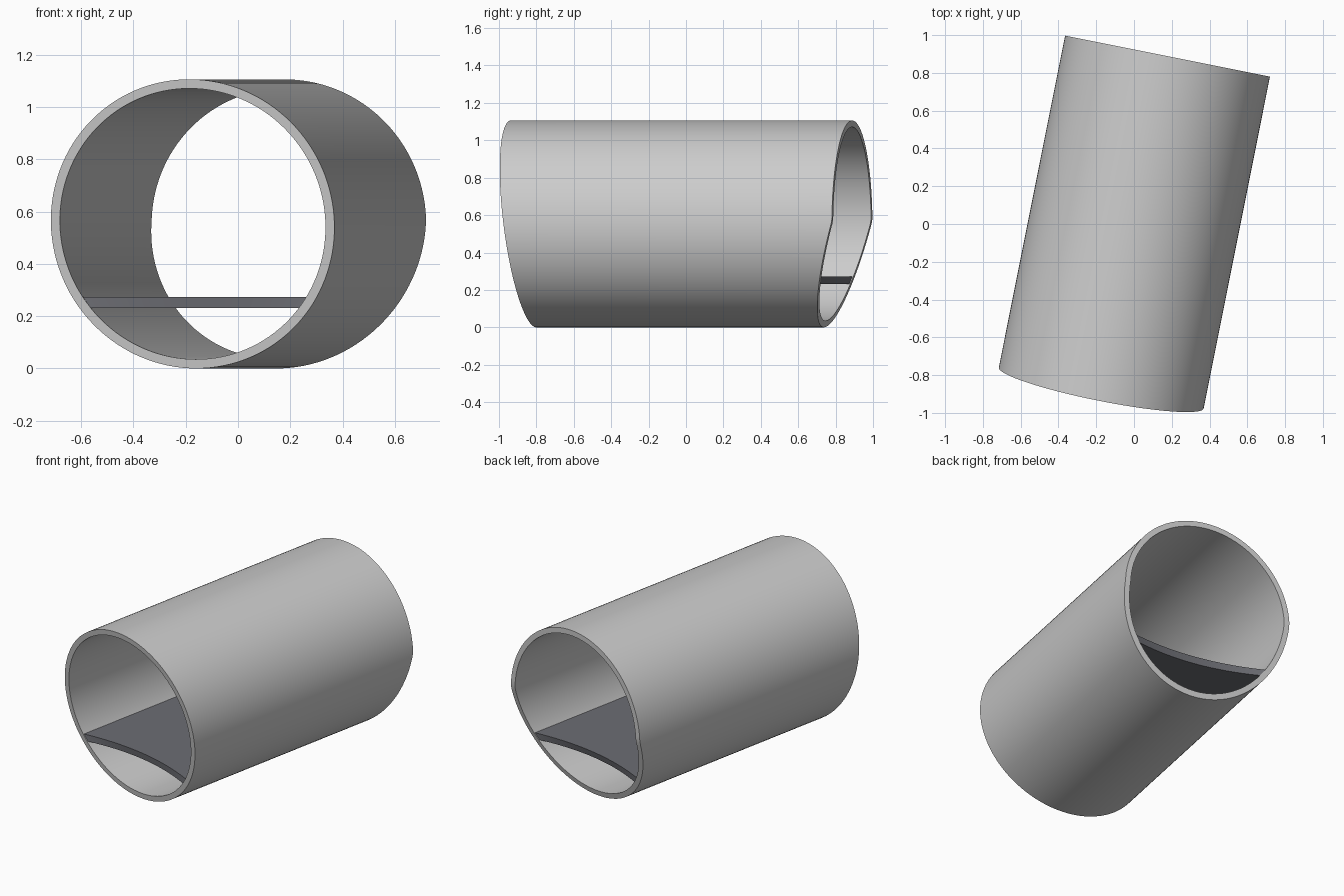
import bpy, bmesh, math

cube = bpy.data.objects.get("Cube")
if cube:
    bpy.data.objects.remove(cube, do_unlink=True)

R, WALL, CZ = 0.553, 0.035, 0.553     # outer radius, wall, axis height
YAW = math.radians(-11.3)             # tube turned about the vertical
SIDES, COLS = 128, 32


def material(name, rgb):
    m = bpy.data.materials.new(name)
    m.use_nodes = True
    color = (*rgb, 1)
    m.diffuse_color = color
    m.node_tree.nodes["Principled BSDF"].inputs["Base Color"].default_value = color
    return m


def front_end(z):
    """Front cut leans forward at the top."""
    return -0.885 - 0.125 * (z - CZ)


def back_end(z):
    """Back cut is square above the axis and undercut below it."""
    return 0.906 - 0.27 * max(0, 0.57 - z)


def loft(name, loops, mat, smooth):
    """Bridge a closed cycle of loops; open loops get end caps."""
    bm = bmesh.new()
    rows = [[bm.verts.new(p) for p in loop] for loop in loops]
    count = len(rows[0])
    closed = smooth
    for a, b in zip(rows, rows[1:] + rows[:1]):
        for i in range(count if closed else count - 1):
            j = (i + 1) % count
            bm.faces.new((a[i], a[j], b[j], b[i]))
    if not closed:
        bm.faces.new([r[0] for r in rows])
        bm.faces.new([r[-1] for r in rows])
    bmesh.ops.recalc_face_normals(bm, faces=bm.faces)
    mesh = bpy.data.meshes.new(name)
    bm.to_mesh(mesh)
    bm.free()
    mesh.materials.append(mat)
    obj = bpy.data.objects.new(name, mesh)
    bpy.context.collection.objects.link(obj)
    obj.rotation_euler.z = YAW
    if smooth:
        bpy.ops.object.select_all(action='DESELECT')
        obj.select_set(True)
        bpy.context.view_layer.objects.active = obj
        bpy.ops.object.shade_smooth_by_angle(angle=math.radians(30))
    return obj


def ring(radius, end):
    pts = []
    for i in range(SIDES):
        a = math.tau * i / SIDES
        z = CZ + radius * math.sin(a)
        pts.append((radius * math.cos(a), end(z), z))
    return pts


def floor_edge(z, end, inward):
    """Edge of the floor, hollowed towards the middle of the tube."""
    half = math.sqrt((R - WALL) ** 2 - (z - CZ) ** 2) + 0.006
    pts = []
    for i in range(COLS + 1):
        u = 2 * i / COLS - 1
        pts.append((half * u, end(z) + inward * (0.004 + 0.065 * (1 - u * u)), z))
    return pts


light_grey = material("light grey", (0.6, 0.6, 0.6))
slate_grey = material("slate grey", (0.15, 0.153, 0.172))

# Hollow pipe
loft("pipe_wall", [ring(R, front_end), ring(R, back_end),
                   ring(R - WALL, back_end), ring(R - WALL, front_end)],
     light_grey, True)

# Flat floor running through the pipe
TOP, BOTTOM = 0.273, 0.232
loft("floor_slab", [floor_edge(TOP, front_end, 1), floor_edge(TOP, back_end, -1),
                    floor_edge(BOTTOM, back_end, -1), floor_edge(BOTTOM, front_end, 1)],
     slate_grey, False)
